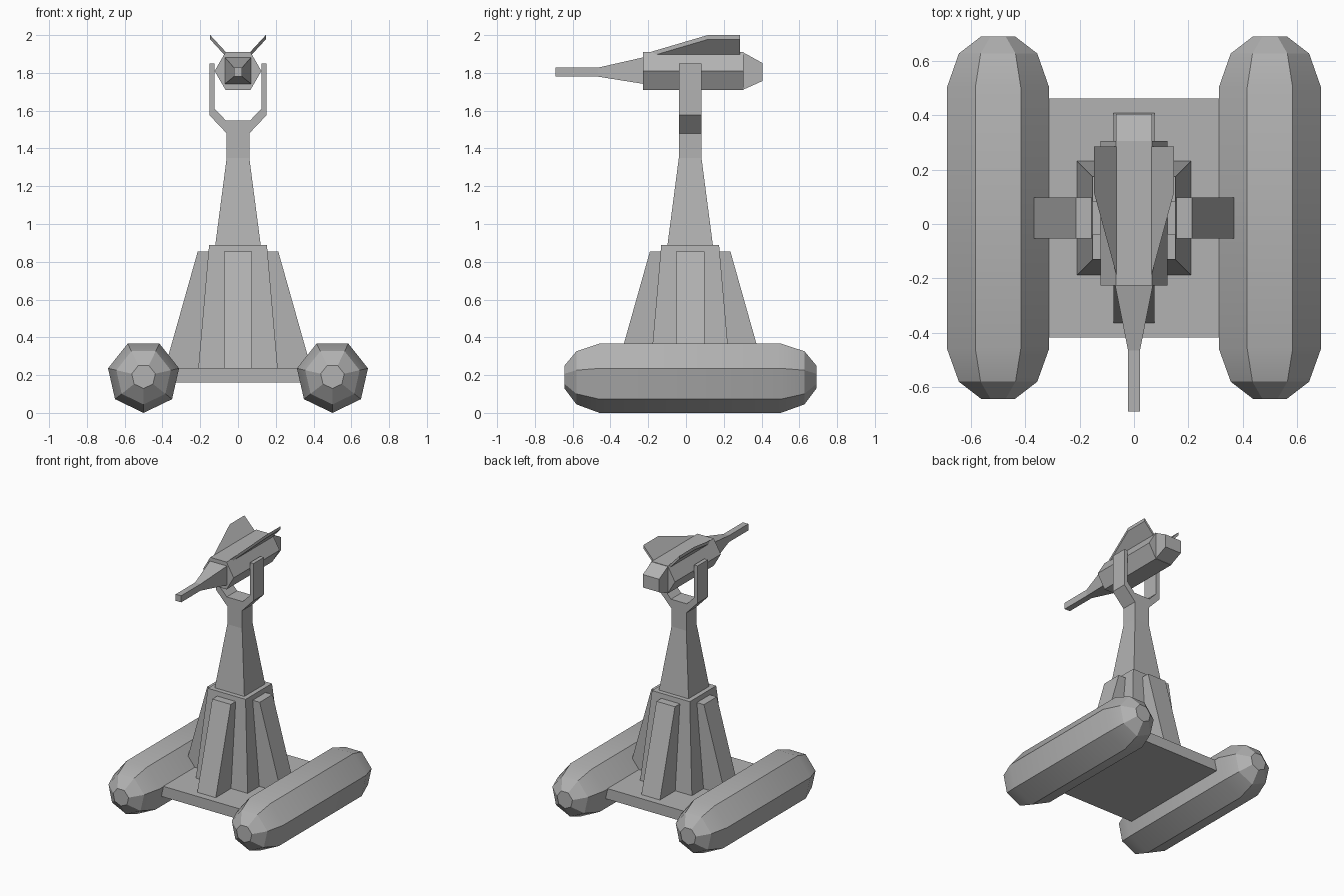
import bpy, bmesh, math

if "Cube" in bpy.data.objects:
    bpy.data.objects.remove(bpy.data.objects["Cube"])

CY = 0.022  # y centre of the raft and tower

metal = bpy.data.materials.new("plain grey")
metal.diffuse_color = (0.45, 0.45, 0.45, 1)
metal.use_nodes = True
metal.node_tree.nodes["Principled BSDF"].inputs["Base Color"].default_value = metal.diffuse_color


def loft(name, rings):
    """Skin a list of equal-length point rings and cap both ends."""
    bm = bmesh.new()
    vs = [[bm.verts.new(p) for p in r] for r in rings]
    n = len(rings[0])
    for a, b in zip(vs, vs[1:]):
        for i in range(n):
            j = (i + 1) % n
            bm.faces.new((a[i], a[j], b[j], b[i]))
    bm.faces.new(vs[0])
    bm.faces.new(vs[-1])
    bmesh.ops.recalc_face_normals(bm, faces=bm.faces)
    me = bpy.data.meshes.new(name)
    bm.to_mesh(me)
    bm.free()
    me.materials.append(metal)
    ob = bpy.data.objects.new(name, me)
    bpy.context.collection.objects.link(ob)
    return ob


def rect_z(hx, hy, z):
    return [(sx * hx, CY + sy * hy, z) for sx, sy in ((-1, -1), (1, -1), (1, 1), (-1, 1))]


def rect_y(hx, z0, z1, y):
    return [(-hx, y, z0), (hx, y, z0), (hx, y, z1), (-hx, y, z1)]


def extrude_y(name, prof, y0, y1):
    return loft(name, [[(x, y, z) for x, z in prof] for y in (y0, y1)])


# Seven-sided pontoons with rounded ends
R = 0.193
stations = [(-0.643, 0.064), (-0.58, 0.148), (-0.458, R),
            (0.502, R), (0.627, 0.148), (0.69, 0.064)]
for side, s in (("left", -1), ("right", 1)):
    rings = []
    for y, r in stations:
        angs = [2 * math.pi * k / 7 for k in range(7)]
        rings.append([(s * 0.5 + r * math.sin(a), y, R - r * math.cos(a)) for a in angs])
    ob = loft(side + "_pontoon", rings)
    bpy.context.view_layer.objects.active = ob
    ob.select_set(True)
    bpy.ops.object.shade_smooth_by_angle(angle=math.radians(30))
    ob.select_set(False)

# Deck between the pontoons
loft("deck", [rect_z(0.42, 0.44, 0.16), rect_z(0.42, 0.44, 0.238)])

# Tapered tower and neck
loft("tower", [rect_z(0.21, 0.21, 0.238), rect_z(0.153, 0.153, 0.89)])
loft("neck", [rect_z(0.12, 0.12, 0.89), rect_z(0.06, 0.06, 1.35)])

# Four sloping buttresses around the tower
for k, side in enumerate(("right", "back", "left", "front")):
    c, s = round(math.cos(k * math.pi / 2)), round(math.sin(k * math.pi / 2))
    prof = [(0.1, 0.238), (0.387, 0.238), (0.213, 0.855), (0.1, 0.855)]
    rings = [[(c * d - s * w, CY + s * d + c * w, z) for d, z in prof] for w in (-0.075, 0.075)]
    loft(side + "_buttress", rings)

# Fork holding the gun
half = [(0.06, 1.35), (0.06, 1.48), (0.152, 1.577), (0.152, 1.85),
        (0.124, 1.85), (0.124, 1.61), (0.064, 1.548)]
extrude_y("fork", half + [(-x, z) for x, z in reversed(half)], CY - 0.06, CY + 0.06)

# Hexagonal gun body, rear block, nose and barrel
hexa = [(0.066, 1.71), (0.124, 1.81), (0.066, 1.91), (-0.066, 1.91), (-0.124, 1.81), (-0.066, 1.71)]
extrude_y("gun_body", hexa, -0.227, 0.305)
loft("gun_rear", [rect_y(0.066, 1.71, 1.91, 0.30), rect_y(0.066, 1.757, 1.852, 0.405)])
loft("gun_nose", [rect_y(0.069, 1.742, 1.882, -0.227), rect_y(0.022, 1.78, 1.828, -0.465)])
loft("gun_barrel", [rect_y(0.022, 1.78, 1.828, -0.465), rect_y(0.022, 1.78, 1.828, -0.69)])

# Pair of slanted wings on top of the gun
outline = [(0.064, -0.19, 1.91), (0.147, 0.115, 2.0), (0.147, 0.285, 2.0), (0.064, 0.285, 1.91)]
for side, s in (("left", -1), ("right", 1)):
    loft(side + "_wing", [[(s * x, y, z - d) for x, y, z in outline] for d in (0, 0.023)])
